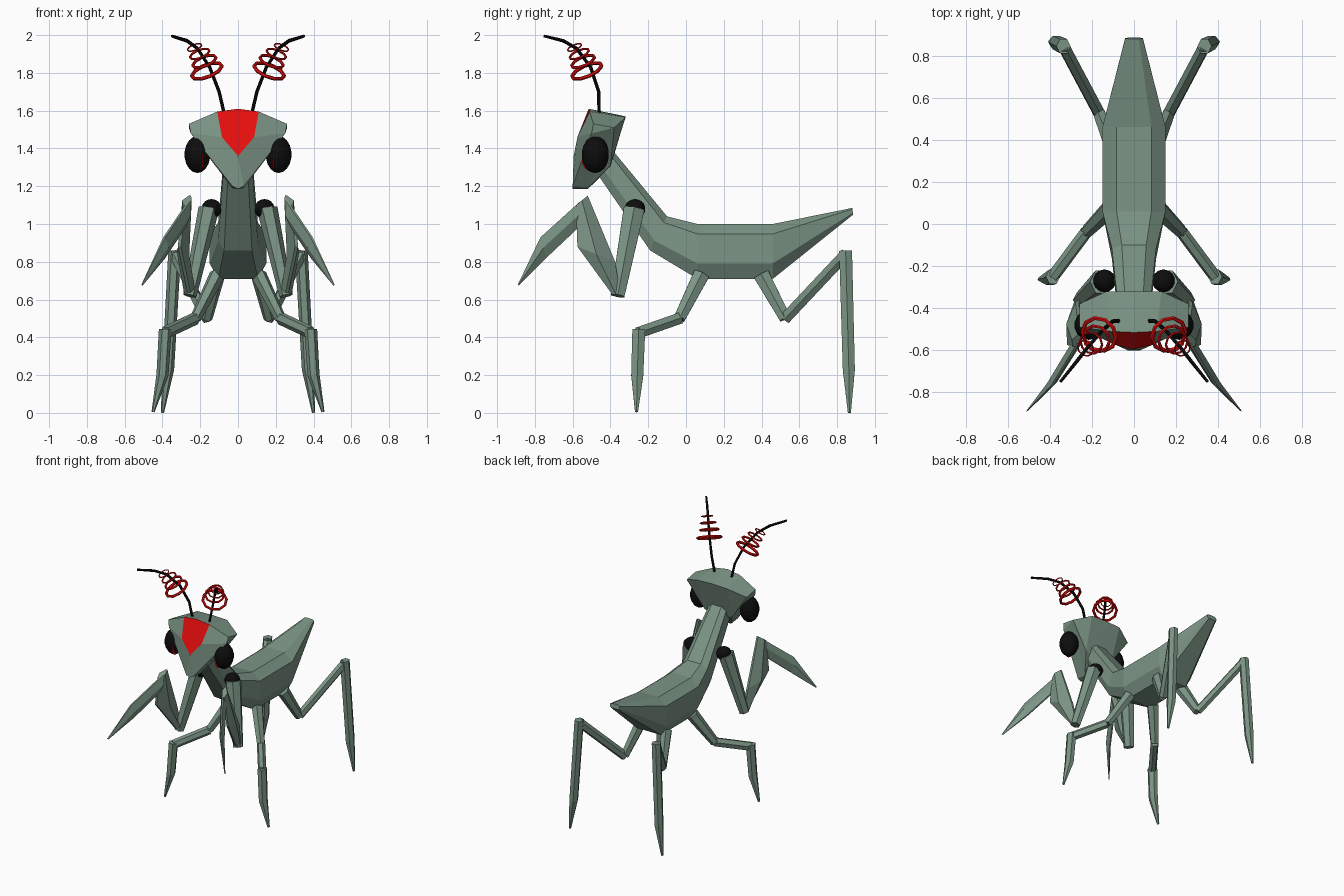
import bpy, bmesh
from mathutils import Vector, Matrix

if "Cube" in bpy.data.objects:
    bpy.data.objects.remove(bpy.data.objects["Cube"])


def material(name, rgb):
    m = bpy.data.materials.new(name)
    m.diffuse_color = (*rgb, 1)
    m.use_nodes = True
    m.node_tree.nodes["Principled BSDF"].inputs["Base Color"].default_value = m.diffuse_color
    return m


GREEN = material("green", (0.20, 0.30, 0.235))
RED = material("red", (0.8, 0.004, 0.004))
BLACK = material("black", (0.004, 0.004, 0.004))
X = Vector((1, 0, 0))


def finish(name, bm, mat, mirror=True):
    bmesh.ops.recalc_face_normals(bm, faces=bm.faces)
    me = bpy.data.meshes.new(name)
    bm.to_mesh(me)
    bm.free()
    ob = bpy.data.objects.new(name, me)
    bpy.context.collection.objects.link(ob)
    me.materials.append(mat)
    if mirror:
        ob.modifiers.new("mirror", 'MIRROR')
    return ob


def loft(name, sections, profile, mat=GREEN, mirror=True):
    """sections: (point a, point b, half-width vector); profile: (along a-b, across)"""
    bm = bmesh.new()
    rings = []
    for a, b, w in sections:
        a, b = Vector(a), Vector(b)
        w = w if isinstance(w, Vector) else X * w
        rings.append([bm.verts.new(a.lerp(b, u) + w * v) for u, v in profile])
    n = len(profile)
    for r, s in zip(rings, rings[1:]):
        for i in range(n):
            j = (i + 1) % n
            bm.faces.new((r[i], r[j], s[j], s[i]))
    bm.faces.new(rings[0])
    bm.faces.new(rings[-1])
    return finish(name, bm, mat, mirror)


HEX = [(0, -.5), (0, .5), (.5, 1), (1, .5), (1, -.5), (.5, -1)]
BLADE = [(0, -.25), (0, .25), (.5, 1), (1, .25), (1, -.25), (.5, -1)]


def limb(name, path, radii, mat=GREEN):
    pts = [Vector(p) for p in path]
    secs = []
    for i, p in enumerate(pts):
        t = (pts[min(i + 1, len(pts) - 1)] - pts[max(i - 1, 0)]).normalized()
        side = t.cross(X).normalized()
        secs.append((p - side * radii[i], p + side * radii[i], side.cross(t) * radii[i]))
    return loft(name, secs, HEX, mat)


def ball(name, centre, size, mat):
    bm = bmesh.new()
    m = Matrix.Translation(centre) @ Matrix.Diagonal((*size, 1))
    bmesh.ops.create_uvsphere(bm, u_segments=14, v_segments=9, radius=1, matrix=m)
    return finish(name, bm, mat)


# Neck, thorax and abdomen in one octagonal loft (top point to bottom point)
loft("body", [
    ((0, -.38, 1.38), (0, -.48, 1.28), .075),
    ((0, -.10, 1.04), (0, -.19, .86), .105),
    ((0, .06, 1.0), (0, .06, .71), .15),
    ((0, .46, 1.0), (0, .46, .71), .15),
    ((0, .88, 1.085), (0, .885, 1.05), .042),
], [(0, -.55), (0, .55), (.18, 1), (.72, 1), (1, .7), (1, -.7), (.72, -1), (.18, -1)],
    mirror=False)

# Triangular head with red forehead plate
bm = bmesh.new()
half = [(0, -.515, 1.61), (.11, -.51, 1.595), (.26, -.49, 1.53), (.25, -.50, 1.48),
        (.03, -.60, 1.2), (0, -.60, 1.185), (0, -.595, 1.36), (.085, -.575, 1.46),
        (0, -.32, 1.57), (.13, -.32, 1.565), (.26, -.38, 1.51), (.12, -.40, 1.31),
        (0, -.52, 1.185), (0, -.40, 1.3), (.03, -.52, 1.19)]
v = [bm.verts.new(p) for p in half]
for k, f in enumerate([(0, 1, 7, 6), (1, 2, 3, 7), (7, 3, 4, 6), (6, 4, 5),
                       (0, 8, 9, 1), (1, 9, 10, 2), (2, 10, 3), (3, 10, 14, 4),
                       (4, 14, 12, 5), (8, 13, 11, 9), (9, 11, 10),
                       (13, 12, 14, 11), (11, 14, 10)]):
    face = bm.faces.new([v[i] for i in f])
    face.material_index = 1 if k == 0 else 0
head = finish("head", bm, GREEN)
head.data.materials.append(RED)

# Eyes with red slits, and shoulder joints
ball("eyes", (.215, -.48, 1.368), (.07, .072, .098), BLACK)
ball("eye_slits", (.188, -.50, 1.343), (.007, .052, .065), RED)
ball("shoulders", (.14, -.27, 1.08), (.055, .055, .052), BLACK)

# Raptorial front arms: upper arm, broad forearm, claw blade
limb("upper_arms", [(.155, -.275, 1.08), (.255, -.362, .62)], [.055, .036])
loft("forearms", [
    ((.26, -.40, .64), (.25, -.345, .62), .03),
    ((.31, -.575, .88), (.27, -.375, .80), .032),
    ((.285, -.582, 1.10), (.255, -.52, 1.15), .025),
], BLADE)
loft("claws", [
    ((.26, -.56, 1.12), (.285, -.57, .98), .025),
    ((.39, -.77, .93), (.39, -.74, .82), .022),
    ((.51, -.89, .68), (.505, -.885, .675), .004),
], BLADE)

# Walking legs: hip, thigh and tapering shin
legs = {
    "middle": [(.11, .08, .73), (.225, -.035, .50), (.385, -.25, .425),
               (.40, -.258, .20), (.45, -.262, .005)],
    "rear": [(.11, .40, .73), (.165, .525, .50), (.335, .845, .84),
             (.37, .862, .23), (.40, .865, .0)],
}
for name, (hip, mid, knee, low, foot) in legs.items():
    limb(name + "_leg_hips", [hip, mid], [.042, .03])
    limb(name + "_leg_thighs", [mid, knee], [.03, .03])
    top = Vector(knee) + Vector((0, 0, .018))
    limb(name + "_leg_shins", [top, low, foot], [.034, .032, .008])

# Antennae
limb("antennae", [(.072, -.46, 1.58), (.10, -.462, 1.70), (.15, -.505, 1.83),
                  (.215, -.58, 1.93), (.27, -.65, 1.97), (.35, -.75, 1.995)],
     [.009, .009, .009, .009, .009, .007], BLACK)

# Red rings around the antennae
for i, (c, r, t) in enumerate([((.165, -.525, 1.81), .085, .010),
                               ((.178, -.545, 1.86), .066, .008),
                               ((.203, -.565, 1.90), .055, .006),
                               ((.23, -.59, 1.935), .04, .004)]):
    bpy.ops.mesh.primitive_torus_add(major_radius=r, minor_radius=t,
                                     major_segments=10, minor_segments=6)
    ob = bpy.context.object
    ob.name = f"antenna_ring_{i + 1}"
    turn = Vector((.10, -.11, .25)).to_track_quat('Z', 'Y').to_matrix().to_4x4()
    ob.data.transform(Matrix.Translation(c) @ turn)
    ob.data.materials.append(RED)
    ob.modifiers.new("mirror", 'MIRROR')
